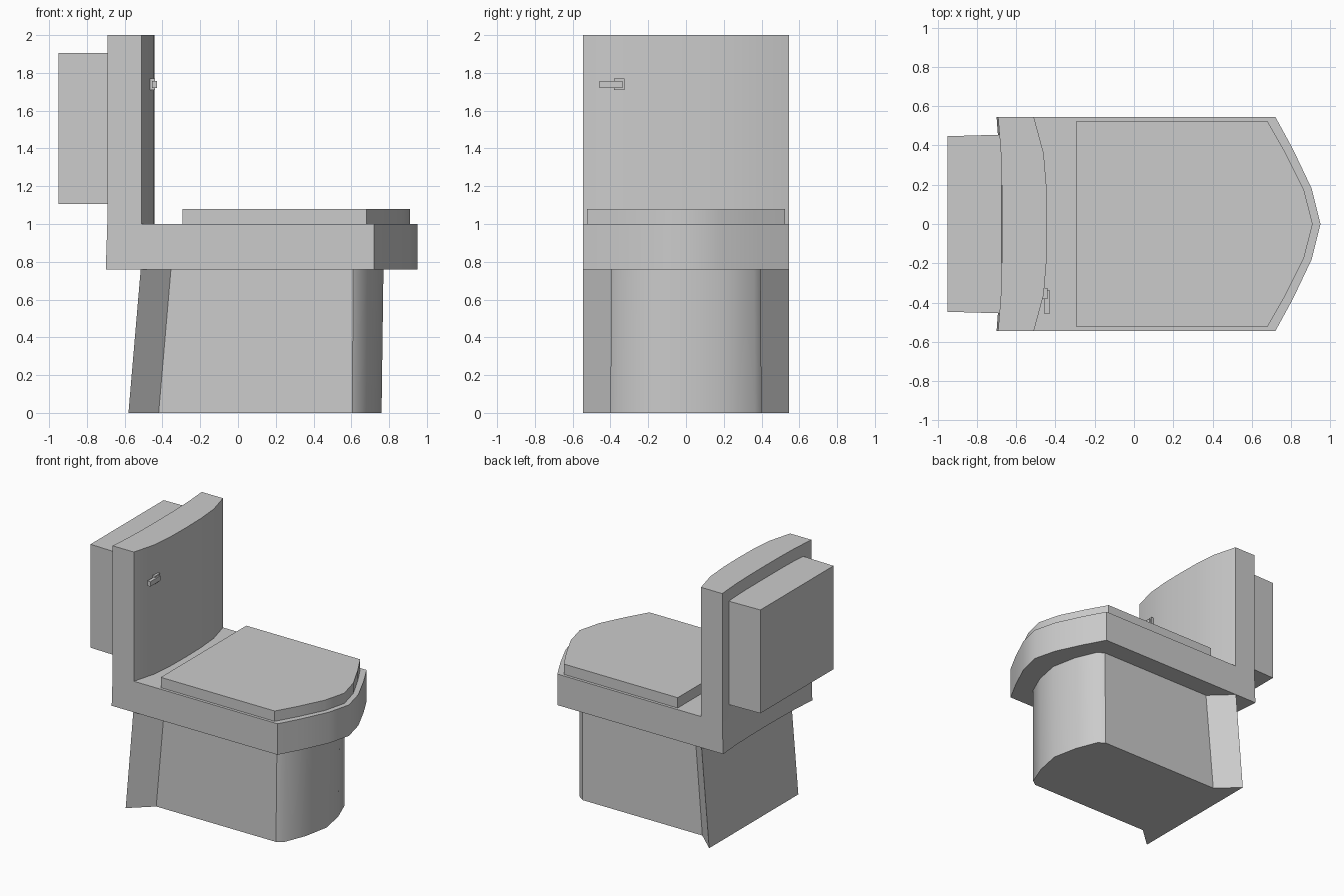
import bpy, bmesh, math

if "Cube" in bpy.data.objects:
    bpy.data.objects.remove(bpy.data.objects["Cube"])


def mirrored(half):
    """Closed outline from its y >= 0 half (points run front to back)."""
    return half + [(x, -y) for x, y in reversed(half) if y > 0]


def loft(name, sections, smooth=True):
    """Solid through equal-length outlines; sections = [(z, outline), ...]."""
    bm = bmesh.new()
    rings = [[bm.verts.new((x, y, z)) for x, y in pts] for z, pts in sections]
    n = len(rings[0])
    for a, b in zip(rings, rings[1:]):
        for i in range(n):
            j = (i + 1) % n
            bm.faces.new((a[i], a[j], b[j], b[i]))
    bm.faces.new(rings[0])
    bm.faces.new(rings[-1])
    bmesh.ops.recalc_face_normals(bm, faces=bm.faces)
    mesh = bpy.data.meshes.new(name)
    bm.to_mesh(mesh)
    bm.free()
    obj = bpy.data.objects.new(name, mesh)
    bpy.context.collection.objects.link(obj)
    if smooth:
        bpy.ops.object.select_all(action='DESELECT')
        obj.select_set(True)
        bpy.context.view_layer.objects.active = obj
        bpy.ops.object.shade_smooth_by_angle(angle=math.radians(33))
    return obj


def box(name, x0, x1, y0, y1, z0, z1):
    rect = [(x0, y0), (x1, y0), (x1, y1), (x0, y1)]
    return loft(name, [(z0, rect), (z1, rect)], smooth=False)


# Pedestal: rounded front, rear flared out to full width, leaning back edge
ped_bottom = [(0.76, 0), (0.72, 0.2), (0.655, 0.365), (0.605, 0.4),
              (-0.42, 0.4), (-0.58, 0.545)]
ped_top = [(0.77, 0), (0.73, 0.2), (0.66, 0.36), (0.61, 0.395),
           (-0.355, 0.395), (-0.515, 0.545)]
loft("pedestal", [(0, mirrored(ped_bottom)), (0.76, mirrored(ped_top))])

# Bowl rim: slab with pointed rounded front and slightly hollow back
nose = [(0.95, 0), (0.905, 0.18), (0.81, 0.38), (0.72, 0.545)]
back = [(-0.692, 0.545), (-0.678, 0.36), (-0.673, 0.18), (-0.672, 0)]


def closed(front, rear):
    """Half outline whose front and rear both end on the centre line."""
    half = front + rear
    return half + [(x, -y) for x, y in reversed(half) if y > 0]


back_low = [(x - 0.008, y) for x, y in back]
loft("bowl_rim", [(0.76, closed(nose, back_low)), (1.0, closed(nose, back))])

# Back panel: bowed front face
panel_front = [(-0.442, 0), (-0.445, 0.18), (-0.46, 0.36), (-0.51, 0.545)]
panel = closed(panel_front, back)
loft("back_panel", [(1.0, panel), (2.0, panel)])

# Lid
lid = mirrored([(0.91, 0), (0.865, 0.175), (0.77, 0.365), (0.68, 0.523),
                (-0.295, 0.523)])
loft("lid", [(1.0, lid), (1.08, lid)])

# Tank behind the panel, slightly narrower at the rear
tank = mirrored([(-0.674, 0.455), (-0.95, 0.447)])
loft("tank", [(1.105, tank), (1.905, tank)], smooth=False)

# Flush handle
box("handle_base", -0.475, -0.44, -0.382, -0.325, 1.71, 1.77)
box("handle_lever", -0.455, -0.43, -0.458, -0.335, 1.72, 1.758)
